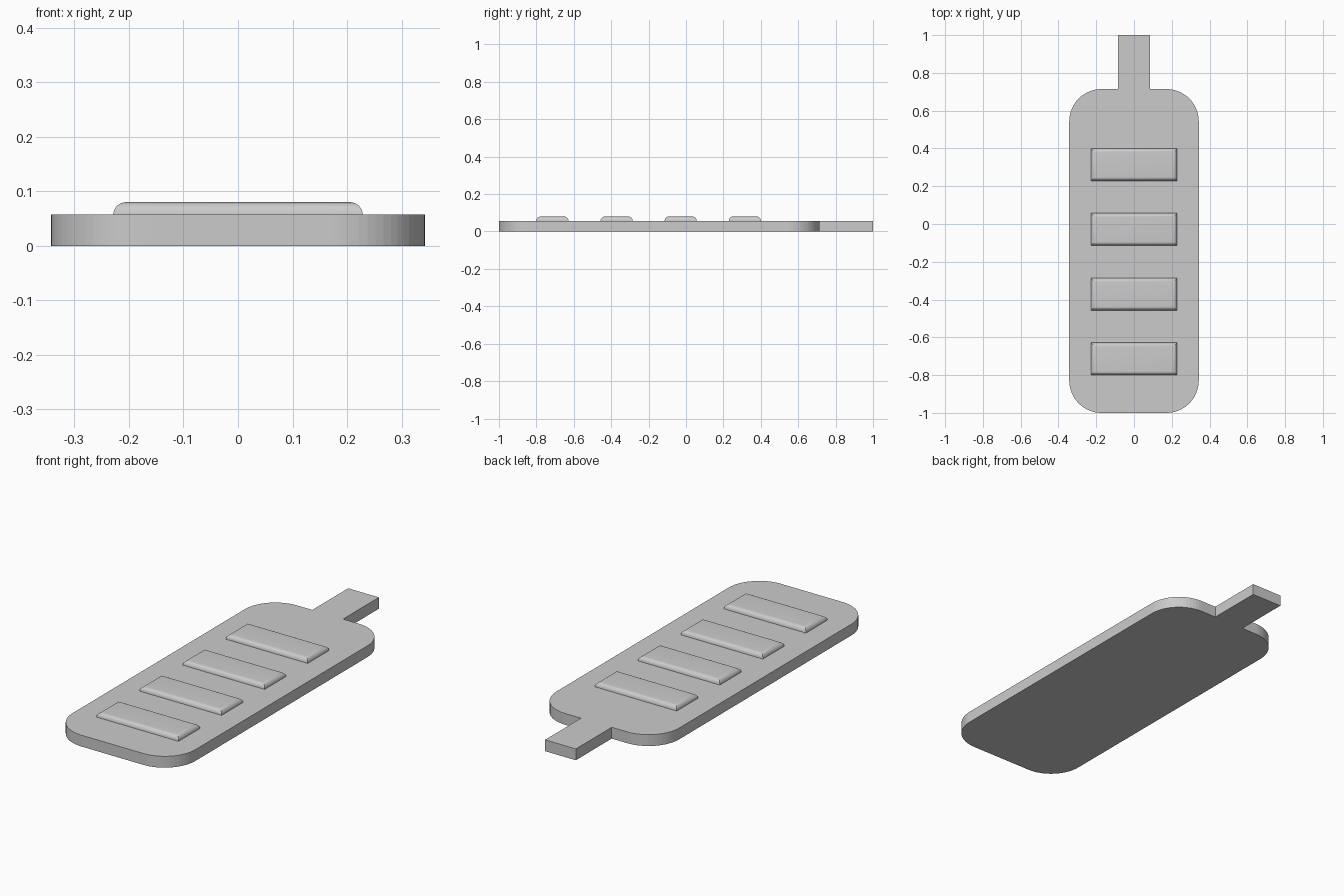
import bpy, bmesh
from math import sin, cos, pi

if "Cube" in bpy.data.objects:
    bpy.data.objects.remove(bpy.data.objects["Cube"])

U = 1 / 35                       # design unit: whole model is 70 units long
HALF_W, Y0, Y1 = 12 * U, -1.0, 25 * U
THICK, RADIUS, TAB = 2 * U, 6 * U, 3 * U


def finish(bm, name):
    bmesh.ops.recalc_face_normals(bm, faces=bm.faces)
    mesh = bpy.data.meshes.new(name)
    bm.to_mesh(mesh)
    bm.free()
    obj = bpy.data.objects.new(name, mesh)
    bpy.context.collection.objects.link(obj)
    return obj


def arc(cx, cy, start, steps=16):
    return [(cx + RADIUS * cos(start + pi / 2 * i / steps),
             cy + RADIUS * sin(start + pi / 2 * i / steps)) for i in range(steps + 1)]


# Body plate: rounded rectangle and end tab in one outline (right half mirrored)
cx = HALF_W - RADIUS
right = arc(cx, Y0 + RADIUS, -pi / 2) + arc(cx, Y1 - RADIUS, 0)
right += [(TAB, Y1), (TAB, 1.0)]
outline = right + [(-x, y) for x, y in reversed(right)]
bm = bmesh.new()
face = bm.faces.new([bm.verts.new((x, y, 0)) for x, y in outline])
top = bmesh.ops.extrude_face_region(bm, geom=[face], use_keep_orig=True)["geom"]
bmesh.ops.translate(bm, vec=(0, 0, THICK),
                    verts=[v for v in top if isinstance(v, bmesh.types.BMVert)])
finish(bm, "body_plate")

# Four raised bars with rounded top edges, sunk slightly into the plate
BAR_TOP, SINK = 2.8 * U, 0.004
for i in range(4):
    bm = bmesh.new()
    bmesh.ops.create_cube(bm, size=1)
    h = BAR_TOP - THICK + SINK
    bmesh.ops.scale(bm, vec=(16 * U, 6 * U, h), verts=bm.verts)
    bmesh.ops.translate(bm, vec=(0, (11 - 12 * i) * U, BAR_TOP - h / 2), verts=bm.verts)
    rim = [e for e in bm.edges if all(v.co.z > BAR_TOP - 1e-4 for v in e.verts)]
    bmesh.ops.bevel(bm, geom=rim, offset=0.8 * U, segments=8, profile=0.5,
                    affect='EDGES')
    bar = finish(bm, f"raised_bar_{i + 1}")
    bpy.ops.object.select_all(action='DESELECT')
    bar.select_set(True)
    bpy.context.view_layer.objects.active = bar
    bpy.ops.object.shade_smooth_by_angle()
